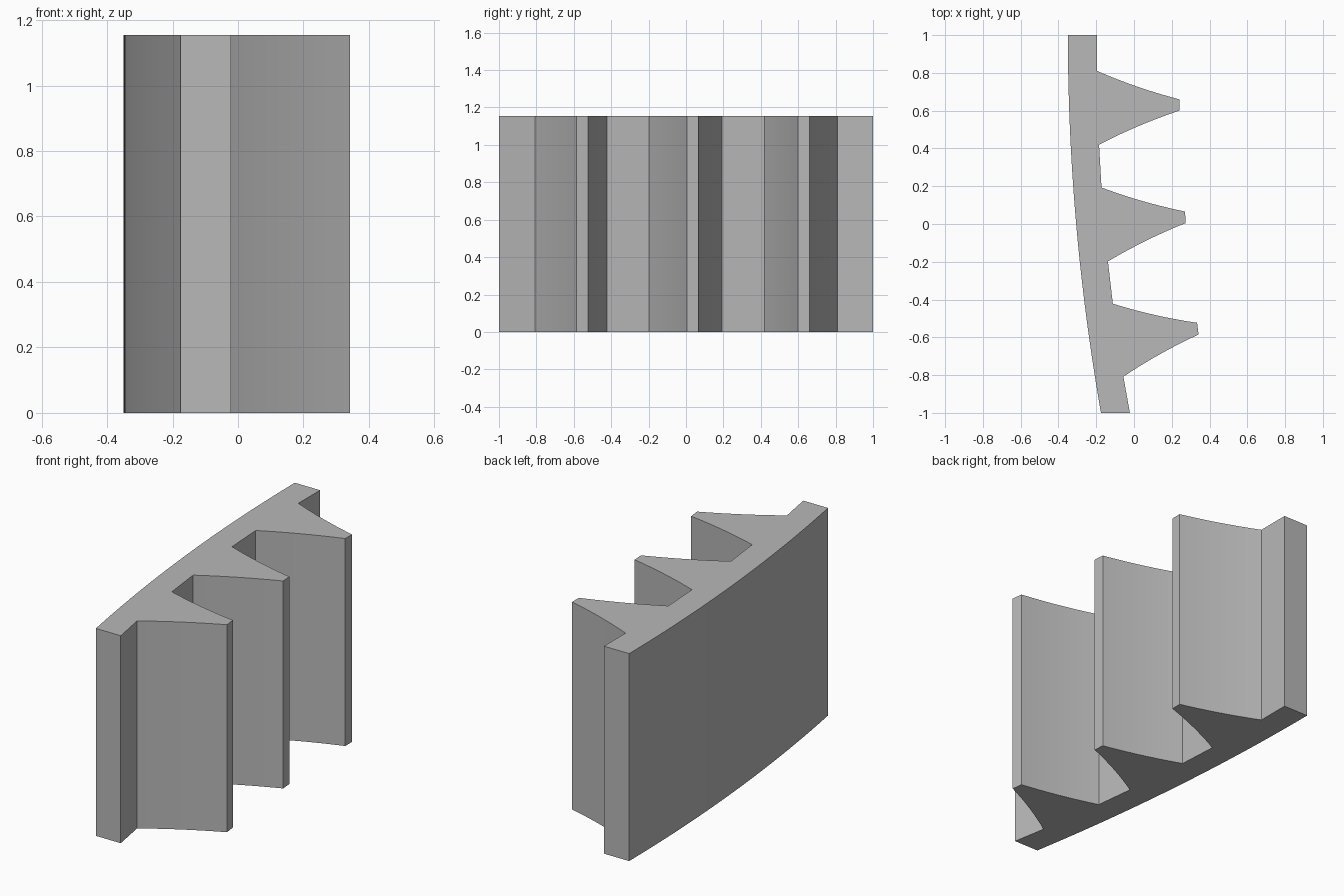
import bpy
import bmesh
from math import radians
from mathutils import Vector

cube = bpy.data.objects.get("Cube")
if cube:
    bpy.data.objects.remove(cube, do_unlink=True)

HEIGHT = 1.155
STEPS = 10


def bowed(a, b, sag):
    """Points from a to b, bowed sideways by sag (positive is to the left of travel)."""
    a, b = Vector(a), Vector(b)
    d = (b - a).normalized()
    side = Vector((-d.y, d.x))
    ts = [i / STEPS for i in range(STEPS + 1)]
    return [a.lerp(b, t) + side * sag * 4 * t * (1 - t) for t in ts]


# Teeth: upper root, upper tip, lower tip, lower root
teeth = [
    ((-0.195, 0.81), (0.24, 0.66), (0.24, 0.60), (-0.185, 0.42)),
    ((-0.172, 0.193), (0.27, 0.066), (0.274, 0.005), (-0.138, -0.198)),
    ((-0.112, -0.422), (0.334, -0.523), (0.342, -0.585), (-0.056, -0.808)),
]

# Toothed side from the back end to the front end, with hollow flanks
outline = [Vector((-0.195, 1))]
for root_a, tip_a, tip_b, root_b in teeth:
    outline += bowed(root_a, tip_a, -0.009)
    outline += bowed(tip_b, root_b, -0.009)
outline.append(Vector((-0.022, -1)))

# Outer rim, a shallow arc that runs parallel to y at the back end
for i in range(2 * STEPS + 1):
    y = -1 + i / STEPS
    outline.append(Vector((-0.35 + 0.175 * ((1 - y) / 2) ** 2, y)))

# Extrude the outline upward
bm = bmesh.new()
base = bm.faces.new([bm.verts.new((p.x, p.y, 0)) for p in outline])
top = bmesh.ops.extrude_face_region(bm, geom=[base], use_keep_orig=True)
bmesh.ops.translate(
    bm, vec=(0, 0, HEIGHT),
    verts=[v for v in top["geom"] if isinstance(v, bmesh.types.BMVert)])
bmesh.ops.recalc_face_normals(bm, faces=bm.faces)
mesh = bpy.data.meshes.new("ring_gear_segment")
bm.to_mesh(mesh)
bm.free()

segment = bpy.data.objects.new("ring_gear_segment", mesh)
bpy.context.collection.objects.link(segment)

# Plain grey
grey = bpy.data.materials.new("grey")
grey.use_nodes = True
colour = (0.48, 0.48, 0.48, 1)
grey.diffuse_color = colour
grey.node_tree.nodes["Principled BSDF"].inputs["Base Color"].default_value = colour
mesh.materials.append(grey)

# Smooth flanks and rim, sharp corners
bpy.ops.object.select_all(action="DESELECT")
segment.select_set(True)
bpy.context.view_layer.objects.active = segment
bpy.ops.object.shade_smooth_by_angle(angle=radians(20))
